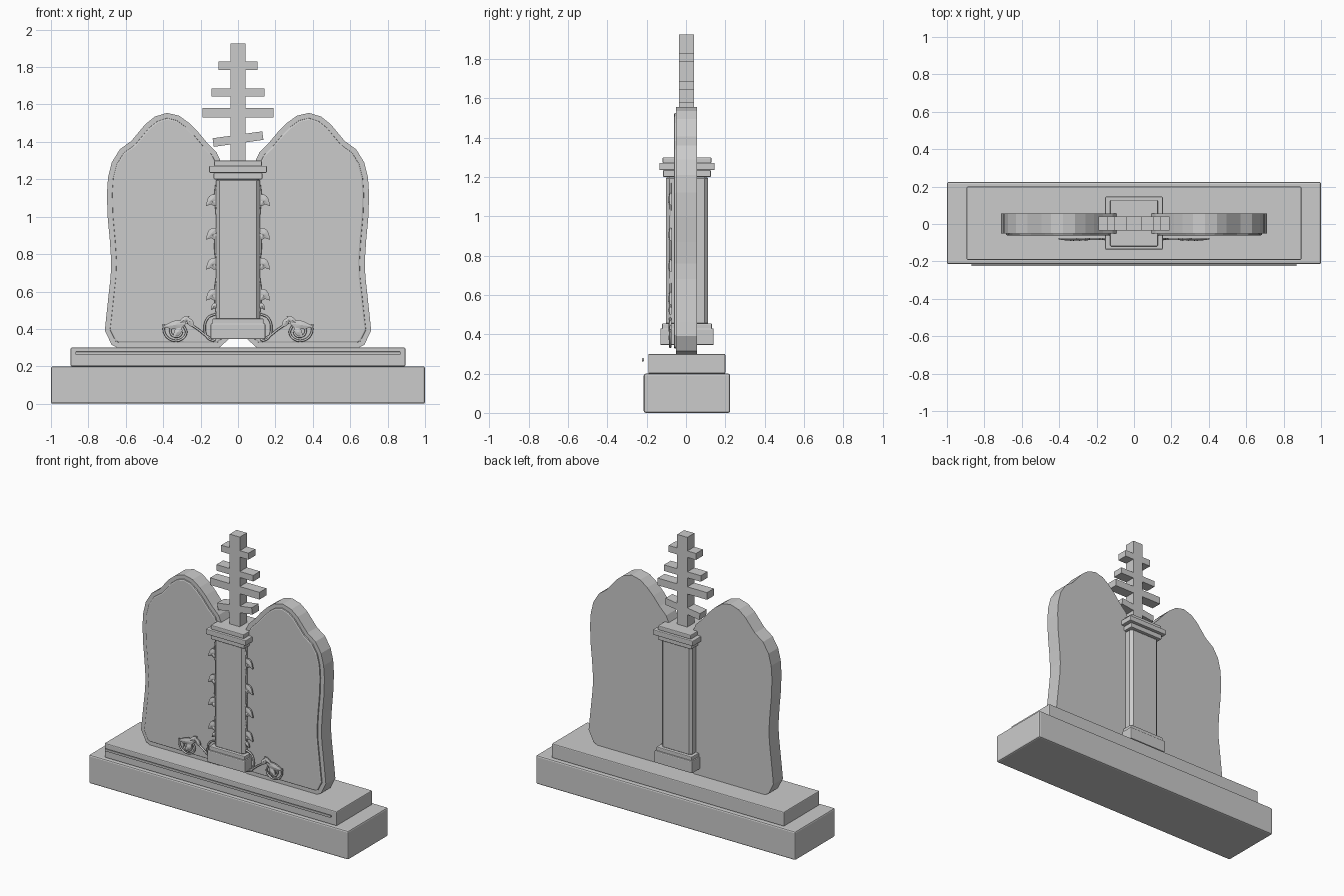
import bpy, bmesh
from math import radians, sin, cos, pi

if "Cube" in bpy.data.objects:
    bpy.data.objects.remove(bpy.data.objects["Cube"])


def finish(name, bm, mirror=False, bevel=0, segs=2):
    bmesh.ops.recalc_face_normals(bm, faces=bm.faces)
    me = bpy.data.meshes.new(name)
    bm.to_mesh(me)
    bm.free()
    ob = bpy.data.objects.new(name, me)
    bpy.context.collection.objects.link(ob)
    if mirror:
        m = ob.modifiers.new("mirror", 'MIRROR')
        m.use_mirror_merge = False
    if bevel:
        b = ob.modifiers.new("bevel", 'BEVEL')
        b.width, b.segments = bevel, segs
    return ob


def box(name, x0, x1, y0, y1, z0, z1, bevel=0, segs=2):
    bm = bmesh.new()
    bmesh.ops.create_cube(bm, size=1)
    for v in bm.verts:
        v.co = ((x0 + x1) / 2 + v.co.x * (x1 - x0),
                (y0 + y1) / 2 + v.co.y * (y1 - y0),
                (z0 + z1) / 2 + v.co.z * (z1 - z0))
    return finish(name, bm, False, bevel, segs)


def extruded(bm, pts, y0, y1):
    """Prism from an x-z outline; returns its front face."""
    front = [bm.verts.new((x, y0, z)) for x, z in pts]
    back = [bm.verts.new((x, y1, z)) for x, z in pts]
    n = len(pts)
    face = bm.faces.new(front)
    bm.faces.new(back[::-1])
    for i in range(n):
        j = (i + 1) % n
        bm.faces.new((front[j], front[i], back[i], back[j]))
    return face


def tube(name, paths, radius):
    cu = bpy.data.curves.new(name, 'CURVE')
    cu.dimensions = '3D'
    cu.bevel_depth, cu.bevel_resolution = radius, 2
    cu.resolution_u, cu.use_fill_caps = 6, True
    for pts in paths:
        sp = cu.splines.new('BEZIER')
        sp.bezier_points.add(len(pts) - 1)
        for p, co in zip(sp.bezier_points, pts):
            p.co = co
            p.handle_left_type = p.handle_right_type = 'AUTO'
    ob = bpy.data.objects.new(name, cu)
    bpy.context.collection.objects.link(ob)
    m = ob.modifiers.new("mirror", 'MIRROR')
    m.use_mirror_merge = False


# Stepped plinth and the raised trim line on its front
box("base", -1, 1, -0.215, 0.225, 0, 0.2, 0.01)
box("upper_plinth", -0.895, 0.895, -0.192, 0.2, 0.2, 0.3, 0.006)
box("trim_strip", -0.87, 0.87, -0.225, -0.213, 0.262, 0.278, 0.004)

# Wavy twin slabs with a raised inset panel on the front
outline = [(0.10, 0.30), (0.645, 0.30), (0.675, 0.315), (0.712, 0.39),
           (0.705, 0.46), (0.692, 0.58), (0.681, 0.68), (0.678, 0.76),
           (0.685, 0.87), (0.697, 1.00), (0.701, 1.12), (0.695, 1.21),
           (0.675, 1.29), (0.632, 1.36), (0.57, 1.405), (0.495, 1.495),
           (0.445, 1.535), (0.38, 1.555), (0.315, 1.54), (0.26, 1.50),
           (0.215, 1.455), (0.165, 1.395), (0.115, 1.345), (0.085, 1.28),
           (0.05, 1.24), (0.04, 0.80), (0.05, 0.345)]
bm = bmesh.new()
face = extruded(bm, outline, -0.05, 0.055)
bm.normal_update()
bmesh.ops.recalc_face_normals(bm, faces=bm.faces)
bmesh.ops.inset_region(bm, faces=[face], thickness=0.028)
bmesh.ops.inset_region(bm, faces=[face], thickness=0.001, depth=0.008)
bmesh.ops.inset_region(bm, faces=[face], thickness=0.007, depth=0.003)
finish("twin_slabs", bm, mirror=True)

# Central pillar with chamfered corners, stepped foot and cap
C = 0.005


def tier(name, hx, hy, z0, z1, bevel=0.005, segs=2):
    box(name, -hx, hx, C - hy, C + hy, z0, z1, bevel, segs)


tier("pillar_shaft", 0.117, 0.107, 0.44, 1.21, 0.017, 1)
tier("pillar_foot", 0.146, 0.136, 0.345, 0.43, 0.006)
tier("pillar_foot_step", 0.137, 0.127, 0.425, 0.455)
tier("cap_lower", 0.13, 0.122, 1.2, 1.235)
tier("cap_middle", 0.154, 0.141, 1.235, 1.272)
tier("cap_upper", 0.127, 0.124, 1.27, 1.3)

# Four-bar cross
box("cross_upright", -0.039, 0.039, -0.036, 0.041, 1.295, 1.925)
for i, (half, z0, z1) in enumerate([(0.105, 1.785, 1.83), (0.142, 1.643, 1.685),
                                    (0.19, 1.53, 1.58)]):
    box("cross_bar_%d" % (i + 1), -half, half, -0.035, 0.04, z0, z1)
bar = box("cross_slanted_bar", -0.134, 0.134, -0.035, 0.04, -0.023, 0.023)
bar.location.z = 1.415
bar.rotation_euler.y = radians(-8)

# Leaves: pointed outlines with a raised midrib
Y = -0.08


def leaf(bm, x, z, length, width, deg):
    a = radians(deg)
    local = [(t, width * sin(pi * t ** 0.75)) for t in (0, .2, .4, .6, .8, 1)]
    local += [(t, -w) for t, w in local[4:0:-1]]
    pts = [(x + t * length * cos(a) - w * sin(a),
            z + t * length * sin(a) + w * cos(a)) for t, w in local]
    face = extruded(bm, pts, Y - 0.004, Y + 0.006)
    top = bmesh.ops.poke(bm, faces=[face])
    for v in top['verts']:
        v.co.y -= 0.006


bm = bmesh.new()
for z in (1.12, 0.94, 0.78, 0.615):
    leaf(bm, 0.115, z, 0.085, 0.022, -48)
    leaf(bm, 0.115, z - 0.06, 0.05, 0.014, 40)
leaf(bm, 0.112, 0.54, 0.05, 0.014, -50)
leaf(bm, 0.235, 0.41, 0.075, 0.016, 52)
# Flower petals
leaf(bm, 0.275, 0.43, 0.13, 0.024, -8)
leaf(bm, 0.30, 0.41, 0.075, 0.02, -50)
leaf(bm, 0.26, 0.47, 0.08, 0.015, -38)
finish("vine_leaves", bm, mirror=True)

# Vine stems, foot curl and flower scroll
stem = [(0.116 + 0.006 * sin(i * 1.7), Y, 1.17 - i * 0.07) for i in range(11)]
curl = [(0.118, Y, 0.48), (0.16, Y, 0.46), (0.178, Y, 0.40), (0.16, Y, 0.35),
        (0.125, Y, 0.335)]
flower_stem = [(0.12, Y, 0.34), (0.165, Y, 0.36), (0.21, Y, 0.395), (0.27, Y, 0.435)]
scroll = [(0.335 + r * cos(radians(d)), Y, 0.395 + r * sin(radians(d)))
          for d, r in ((25, .068), (-20, .06), (-70, .058), (-120, .06),
                       (-165, .06), (-205, .05))]
inner = [(0.33 + 0.032 * cos(radians(d)), Y, 0.39 + 0.032 * sin(radians(d)))
         for d in range(-170, 31, 40)]
tube("vine_stems", [stem, curl, flower_stem], 0.006)
tube("flower_scrolls", [scroll, inner], 0.006)
